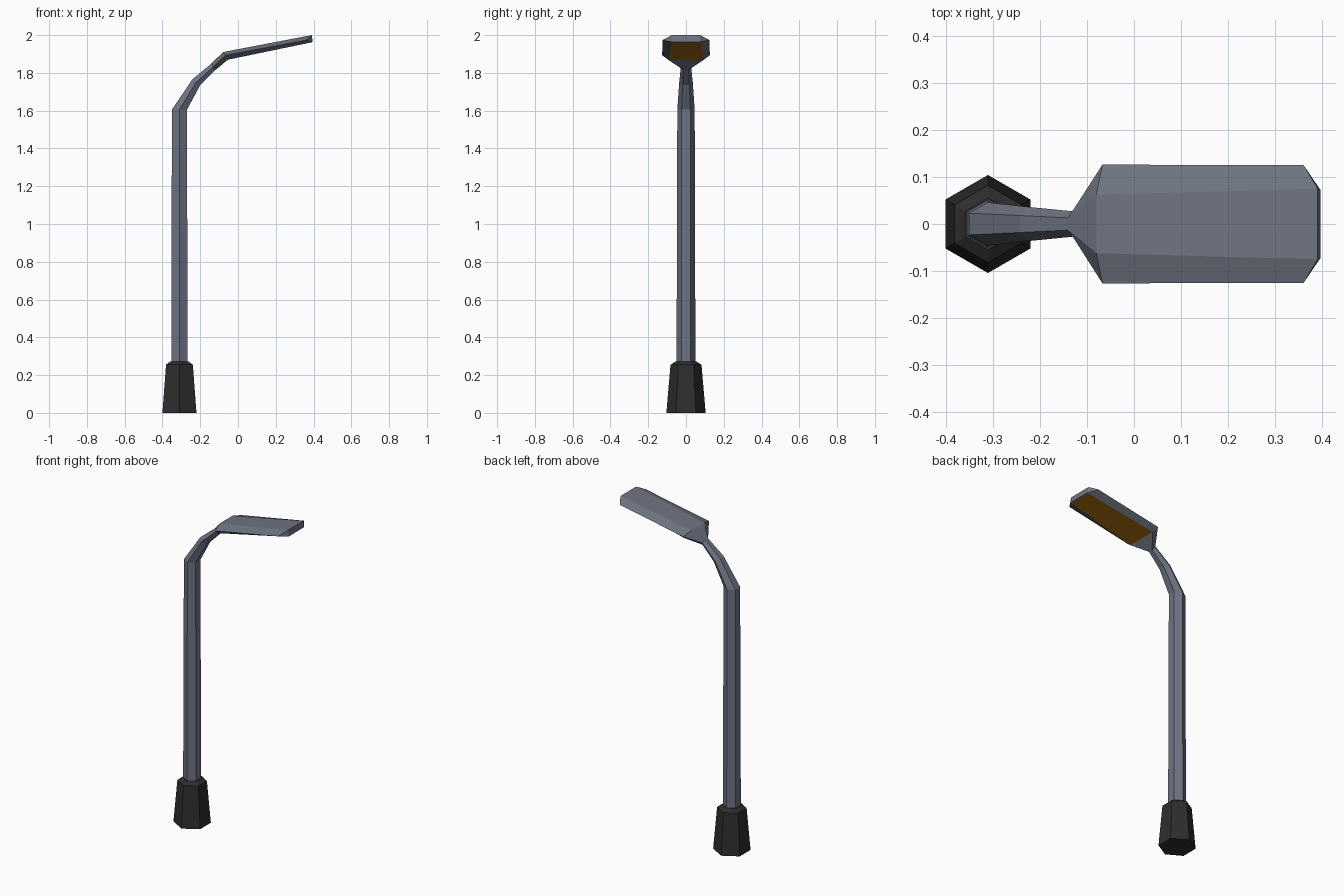
import bpy, bmesh

if "Cube" in bpy.data.objects:
    bpy.data.objects.remove(bpy.data.objects["Cube"])


def material(name, rgb):
    m = bpy.data.materials.new(name)
    m.diffuse_color = (*rgb, 1)
    m.use_nodes = True
    m.node_tree.nodes["Principled BSDF"].inputs["Base Color"].default_value = m.diffuse_color
    return m


GREY = material("grey metal", (0.156, 0.174, 0.223))
BLACK = material("black base", (0.027, 0.027, 0.027))
AMBER = material("amber lamp", (0.42, 0.16, 0.005))


def loft(name, rings, mats, painted=None):
    """Six-sided loft. Each ring: (outer x, z, half y), (side x, z, half y), (inner x, z, half y)."""
    bm = bmesh.new()
    loops = []
    for outer, side, inner in rings:
        pts = [(p[0], s * p[2], p[1]) for s, seq in
               ((1, (outer, side, inner)), (-1, (inner, side, outer))) for p in seq]
        loops.append([bm.verts.new(p) for p in pts])
    for i, (a, b) in enumerate(zip(loops, loops[1:])):
        for j in range(6):
            k = (j + 1) % 6
            f = bm.faces.new((a[j], a[k], b[k], b[j]))
            if (i, j) == painted:
                f.material_index = 1
    # end caps: centre quad plus the two side triangles
    for r in (loops[0], loops[-1]):
        bm.faces.new((r[0], r[2], r[3], r[5]))
        bm.faces.new((r[0], r[1], r[2]))
        bm.faces.new((r[3], r[4], r[5]))
    bmesh.ops.recalc_face_normals(bm, faces=bm.faces)
    me = bpy.data.meshes.new(name)
    bm.to_mesh(me)
    bm.free()
    for m in mats:
        me.materials.append(m)
    ob = bpy.data.objects.new(name, me)
    bpy.context.collection.objects.link(ob)
    return ob


def hexagon(z, r, x=-0.31):
    """Level regular hexagon with corners towards +y and -y."""
    a = r * 0.866
    return (x - a, z, r / 2), (x, z, r), (x + a, z, r / 2)


# Tapered foot with a bevelled top
loft("base", [hexagon(0, 0.104), hexagon(0.255, 0.082), hexagon(0.272, 0.055)], [BLACK])

# Upright, curved arm and flat lamp head in one sweep; lamp panel is the head's underside
loft("pole_and_lamp_head", [
    hexagon(0.26, 0.05),
    hexagon(1.605, 0.046),
    ((-0.243, 1.765, 0.018), (-0.222, 1.75, 0.036), (-0.20, 1.735, 0.018)),
    ((-0.14, 1.85, 0.013), (-0.13, 1.833, 0.027), (-0.12, 1.815, 0.013)),
    ((-0.08, 1.91, 0.062), (-0.067, 1.893, 0.126), (-0.053, 1.87, 0.095)),
    ((0.39, 2.0, 0.075), (0.36, 1.973, 0.125), (0.396, 1.963, 0.072)),
], [GREY, AMBER], painted=(4, 2))
